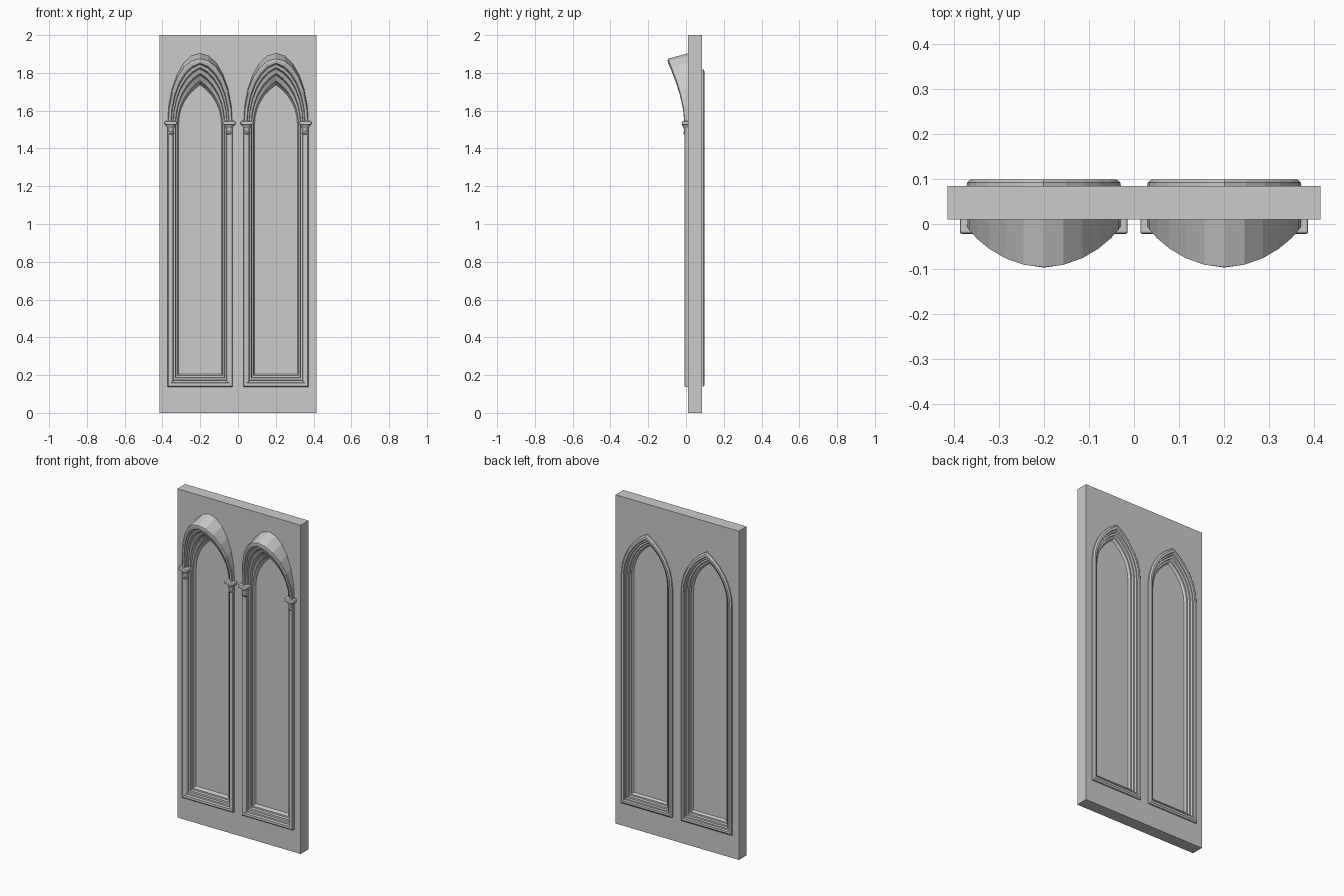
import bpy, bmesh
from math import sin, cos, pi, atan2

if "Cube" in bpy.data.objects:
    bpy.data.objects.remove(bpy.data.objects["Cube"])

CX, SPRING, SILL, N = 0.201, 1.53, 0.138, 6


def add_mesh(name, verts, faces):
    bm = bmesh.new()
    vs = [bm.verts.new(v) for v in verts]
    for f in faces:
        bm.faces.new([vs[i] for i in f])
    bmesh.ops.recalc_face_normals(bm, faces=bm.faces)
    me = bpy.data.meshes.new(name)
    bm.to_mesh(me)
    bm.free()
    ob = bpy.data.objects.new(name, me)
    bpy.context.collection.objects.link(ob)
    return ob


def box(name, lo, hi, bevel=0):
    bpy.ops.mesh.primitive_cube_add(size=1, location=[(a + b) / 2 for a, b in zip(lo, hi)])
    ob = bpy.context.object
    ob.name = name
    ob.scale = [b - a for a, b in zip(lo, hi)]
    bpy.ops.object.transform_apply(location=False, rotation=False, scale=True)
    if bevel:
        m = ob.modifiers.new("edge", 'BEVEL')
        m.width, m.segments = bevel, 2
    return ob


def arch_ring(cx, w, h, y, k=0, e=0):
    """Closed gothic outline; k pushes the apex forward, e blends pointed to rounded."""
    R = (w * w + h * h) / (2 * w)
    end = atan2(h, R - w)
    half = []
    for i in range(N + 1):
        t = i / N
        px, pz = w - R + R * cos(end * t), R * sin(end * t)
        ex, ez = w * cos(pi / 2 * t), h * sin(pi / 2 * t)
        x, z = px + (ex - px) * e, pz + (ez - pz) * e
        half.append((x, y - k * max(z / h, 0) ** 1.7, SPRING + z))
    foot = SILL + (0.172 - w) * 1.13
    right = [(w, y, foot)] + half
    left = [(-x, yy, z) for x, yy, z in reversed(right[:-1])]
    return [(cx + x, yy, z) for x, yy, z in right + left]


def moulding(name, cx, rows):
    rings = [arch_ring(cx, *r) for r in rows]
    n, m = len(rings[0]), len(rings)
    faces = [(i * n + j, i * n + (j + 1) % n, (i + 1) % m * n + (j + 1) % n, (i + 1) % m * n + j)
             for i in range(m) for j in range(n)]
    return add_mesh(name, [v for r in rings for v in r], faces)


def arch_plate(name, cx, w, h, y0, y1):
    a, b = arch_ring(cx, w, h, y0), arch_ring(cx, w, h, y1)
    n = len(a)
    faces = [tuple(range(n)), tuple(range(n, 2 * n))]
    faces += [(j, (j + 1) % n, n + (j + 1) % n, n + j) for j in range(n)]
    return add_mesh(name, a + b, faces)


def lathe(name, x, y, profile, sides=12):
    verts = [(x + r * cos(2 * pi * j / sides), y + r * sin(2 * pi * j / sides), z)
             for r, z in profile for j in range(sides)]
    faces = [(i * sides + j, i * sides + (j + 1) % sides,
              (i + 1) * sides + (j + 1) % sides, (i + 1) * sides + j)
             for i in range(len(profile) - 1) for j in range(sides)]
    top = (len(profile) - 1) * sides
    faces += [tuple(range(sides)), tuple(range(top, top + sides))]
    return add_mesh(name, verts, faces)


# Moulding profiles, outside to inside: half width, arch rise, y, hood reach, roundness
front_rows = [
    (0.172, 0.375, 0.016, 0, 1),
    (0.172, 0.345, -0.004, 0.092, 1),
    (0.168, 0.335, -0.008, 0.089, 0.9),
    (0.155, 0.322, -0.008, 0.087, 0.8),
    (0.151, 0.316, 0.002, 0.080, 0.7),
    (0.143, 0.298, 0.002, 0.074, 0.6),
    (0.141, 0.292, 0.014, 0.066, 0.5),
    (0.131, 0.268, 0.014, 0.056, 0.3),
    (0.128, 0.260, 0.026, 0.040, 0.2),
    (0.120, 0.228, 0.026, 0.020, 0),
    (0.116, 0.215, 0.040, 0.005, 0),
    (0.112, 0.205, 0.048, 0, 0),
]
back_profile = [(0.172, 0.081), (0.171, 0.092), (0.163, 0.099), (0.152, 0.099), (0.149, 0.090),
                (0.142, 0.090), (0.140, 0.078), (0.131, 0.078), (0.128, 0.067), (0.120, 0.067),
                (0.116, 0.056), (0.112, 0.050)]
back_rows = [(w, 0.205 + (w - 0.112) / 0.06 * 0.085, y) for w, y in back_profile]

# Door slab with two arched openings
slab = box("door_slab", (-0.415, 0.010, 0), (0.415, 0.085, 2))
for cx in (-CX, CX):
    cutter = arch_plate("opening_cutter", cx, 0.146, 0.255, -0.1, 0.2)
    cutter.hide_render = True
    m = slab.modifiers.new("opening", 'BOOLEAN')
    m.operation, m.object, m.solver = 'DIFFERENCE', cutter, 'EXACT'
    bpy.context.view_layer.objects.active = slab
    bpy.ops.object.modifier_apply(modifier=m.name)
    bpy.data.objects.remove(cutter)

for s, side in ((-1, "left"), (1, "right")):
    cx = s * CX
    # Recessed panel, hooded arch frame in front, flat arch frame behind
    arch_plate(f"recessed_panel_{side}", cx, 0.118, 0.215, 0.046, 0.052)
    moulding(f"front_arch_frame_{side}", cx, front_rows)
    moulding(f"back_arch_frame_{side}", cx, back_rows)
    # Slim columns with capitals at the springing
    for d in (-1, 1):
        x = cx + d * 0.155
        tag = f"{side}_{'outer' if d == s else 'inner'}"
        lathe(f"column_shaft_{tag}", x, 0.004, [(0.012, 0.16), (0.012, 1.48)])
        lathe(f"capital_{tag}", x, 0.004,
              [(0.013, 1.474), (0.018, 1.480), (0.018, 1.486), (0.014, 1.491),
               (0.016, 1.507), (0.024, 1.520), (0.025, 1.530)])
        box(f"abacus_{tag}", (x - 0.032, -0.022, 1.524), (x + 0.032, 0.03, 1.544), 0.005)
